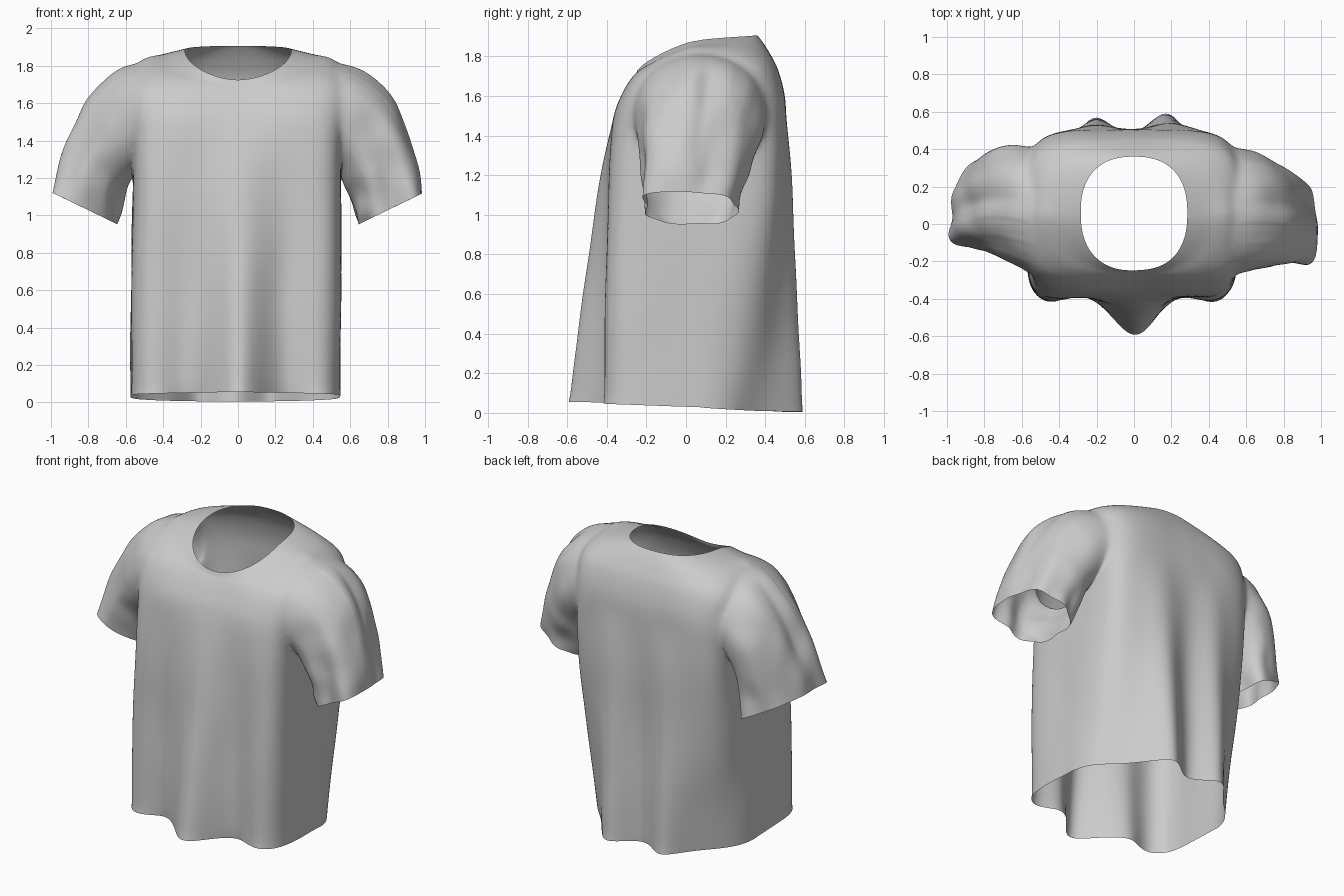
import bpy
import bmesh
import math
from mathutils import Vector, noise

cube = bpy.data.objects.get("Cube")
if cube:
    bpy.data.objects.remove(cube, do_unlink=True)

COLUMNS = 120
ROWS_PER_LEVEL = 6
SLEEVE_RINGS = 18
MID_Y = 0.06

# Torso levels: half width, front y, back y, front z, side z, back z,
# squareness of the front corners, squareness of the back corners
LEVELS = [
    (.56, -.42, .48, .055, .03, .005, 7, 1.95),
    (.56, -.42, .485, .4, .4, .4, 7, 2.6),
    (.56, -.41, .49, .8, .8, .8, 7, 3.9),
    (.555, -.40, .505, 1.15, 1.15, 1.15, 7, 5.2),
    (.56, -.385, .505, 1.36, 1.36, 1.40, 6.5, 5.5),
    (.57, -.36, .50, 1.51, 1.55, 1.59, 6, 5),
    (.575, -.315, .465, 1.61, 1.755, 1.73, 4.5, 4),
    (.50, -.28, .42, 1.67, 1.84, 1.82, 3.3, 3),
    (.39, -.26, .385, 1.70, 1.86, 1.875, 2.6, 2.6),
    (.285, -.25, .36, 1.725, 1.88, 1.907, 2.4, 2.4),
]
# Hanging folds: x position, width, depth
FRONT_FOLDS = [(.02, .135, -.18), (-.27, .09, .05), (.27, .09, .05),
               (-.46, .07, -.015), (.46, .07, -.015)]
BACK_FOLDS = [(-.2, .11, .12), (.2, .12, .14), (.0, .06, -.01)]


def bump(x, centre, width):
    return math.exp(-((x - centre) / width) ** 2)


def squared(angle, n):
    """Cosine and sine on a rounded square."""
    c, s = math.cos(angle), math.sin(angle)
    r = (abs(c) ** n + abs(s) ** n) ** (-1 / n)
    return r * c, r * s


def level_at(t):
    """Smooth interpolation through the torso levels."""
    i = min(int(t), len(LEVELS) - 2)
    f = t - i
    a, b, c, d = (LEVELS[max(0, min(len(LEVELS) - 1, i + k))] for k in (-1, 0, 1, 2))
    return [q + .5 * f * (r - p + f * (2 * p - 5 * q + 4 * r - s + f * (3 * (q - r) + s - p)))
            for p, q, r, s in zip(a, b, c, d)]


def torso_point(t, angle):
    w, yf, yb, zf, zs, zb, n_front, n_back = level_at(t)
    c, s = math.cos(angle), math.sin(angle)
    front = s < 0
    u, v = squared(angle, n_front if front else n_back)
    x = w * u
    y = MID_Y + v * (MID_Y - yf if front else yb - MID_Y)
    z = zs + ((zf - zs) * abs(s) ** 1.5 if front else (zb - zs) * s ** .7)
    fade = max(0, 1 - z / 1.5) * min(1, (abs(s) / .6) ** 2)
    y += fade * sum(d * bump(x, p, q) for p, q, d in (FRONT_FOLDS if front else BACK_FOLDS))
    x -= .015 * max(0, 1 - z / 1.8)
    ripple = .008 * noise.noise(Vector((x * 5, y * 5, z * 2.5))) * min(1, (1.91 - z) * 3)
    return Vector((x + ripple * c, y + ripple * s, z))


def build_torso(bm):
    count = (len(LEVELS) - 1) * ROWS_PER_LEVEL + 1
    rows = [[bm.verts.new(torso_point(j / ROWS_PER_LEVEL, math.pi * 2 * i / COLUMNS))
             for i in range(COLUMNS)] for j in range(count)]
    for low, high in zip(rows, rows[1:]):
        for i in range(COLUMNS):
            k = (i + 1) % COLUMNS
            bm.faces.new((low[i], low[k], high[k], high[i]))


def build_sleeve(bm, side):
    cy, cz, ry, rz = .07, 1.51, .34, .30
    left = side > 0
    shift, skew = (0, .03) if left else (.10, .10)
    reach = .14 if left else .10
    n_front, n_back = (2.6, 2) if left else (2, 2.3)

    # Cut the armhole and round its edge
    hole = []
    for f in bm.faces:
        p = f.calc_center_median()
        if p.x * side > .3 and ((p.y - cy) / ry) ** 2 + ((p.z - cz) / rz) ** 2 < 1:
            hole.append(f)
    bmesh.ops.delete(bm, geom=hole, context='FACES')
    edges = [e for e in bm.edges if e.is_boundary
             and all(v.co.x * side > .3 and v.co.z > 1.1 for v in e.verts)]
    ring = {}
    for v in {v for e in edges for v in e.verts}:
        phi = math.atan2((v.co.y - cy) / ry, (v.co.z - cz) / rz)
        v.co.y = cy + ry * math.sin(phi)
        v.co.z = cz + rz * math.cos(phi)
        ring[v] = (v.co.copy(), phi)

    # Sweep the armhole edge out and down to the cuff
    for k in range(1, SLEEVE_RINGS + 1):
        t = k / SLEEVE_RINGS
        geom = bmesh.ops.extrude_edge_only(bm, edges=edges)["geom"]
        fresh = {g for g in geom if isinstance(g, bmesh.types.BMVert) and g not in ring}
        new_ring = {}
        for v in fresh:
            old = next(e.other_vert(v) for e in v.link_edges if e.other_vert(v) in ring)
            start, phi = ring[old]
            c, s = squared(phi, n_front if phi < 0 else n_back)
            bend = Vector((side * (.73 + reach * c), .08 + shift * .6 + .30 * s, 1.45 + .34 * c))
            cuff = Vector((side * (.815 + .175 * c), .02 + shift - skew * c + .235 * s,
                           1.035 + .085 * c))
            p = start * (1 - t) ** 2 + bend * 2 * t * (1 - t) + cuff * t * t
            out = Vector((side * .9 * c, s, .4 * c))
            amount = t * (.011 * math.sin(4 * phi + 1 + 3 * t) + .008 * math.sin(7 * phi + 2 * side))
            amount -= .02 * bump(phi, .15, .14) * math.sin(math.pi * min(1, t * 1.1))
            amount += .03 * t * noise.noise(p * 7)
            v.co = p + out * amount
            new_ring[v] = (start, phi)
        edges = [e for e in {e for v in fresh for e in v.link_edges}
                 if all(v in fresh for v in e.verts)]
        ring = new_ring


bm = bmesh.new()
build_torso(bm)
for side in (1, -1):
    build_sleeve(bm, side)

# Relax the cloth, keeping the open edges in place
for _ in range(3):
    inner = [v for v in bm.verts if not v.is_boundary]
    bmesh.ops.smooth_vert(bm, verts=inner, factor=.5,
                          use_axis_x=True, use_axis_y=True, use_axis_z=True)
bmesh.ops.recalc_face_normals(bm, faces=bm.faces)

mesh = bpy.data.meshes.new("shirt")
bm.to_mesh(mesh)
bm.free()
shirt = bpy.data.objects.new("shirt", mesh)
bpy.context.collection.objects.link(shirt)
mesh.shade_smooth()
shirt.modifiers.new("soft_cloth", 'SUBSURF').levels = 1

# Plain grey cloth
cloth = bpy.data.materials.new("grey_cloth")
cloth.use_nodes = True
colour = (.6, .6, .6, 1)
cloth.diffuse_color = colour
cloth.node_tree.nodes["Principled BSDF"].inputs["Base Color"].default_value = colour
mesh.materials.append(cloth)
